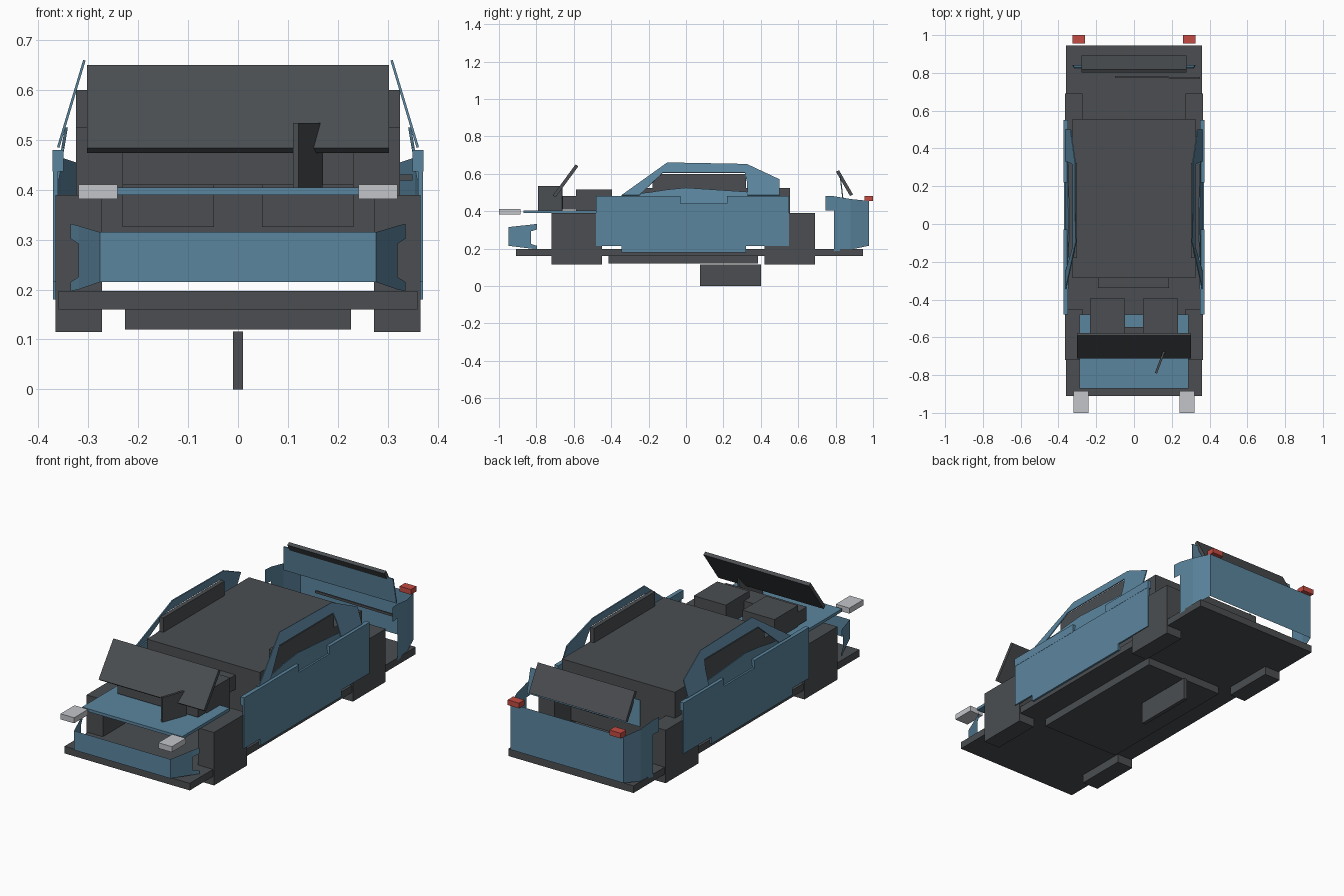
import bpy, bmesh, math
from mathutils import Vector

if "Cube" in bpy.data.objects:
    bpy.data.objects.remove(bpy.data.objects["Cube"])


def material(name, rgb):
    m = bpy.data.materials.new(name)
    m.diffuse_color = (*rgb, 1)
    m.use_nodes = True
    m.node_tree.nodes["Principled BSDF"].inputs["Base Color"].default_value = m.diffuse_color
    return m


DARK = material("dark grey", (0.07, 0.076, 0.083))
BLUE = material("steel blue", (0.105, 0.235, 0.345))
WHITE = material("lamp white", (0.55, 0.56, 0.59))
RED = material("lamp red", (0.55, 0.07, 0.055))


def mesh(name, verts, faces, mat, thick=0):
    me = bpy.data.meshes.new(name)
    me.from_pydata(verts, [], faces)
    bm = bmesh.new()
    bm.from_mesh(me)
    bmesh.ops.recalc_face_normals(bm, faces=bm.faces)
    bm.to_mesh(me)
    bm.free()
    me.materials.append(mat)
    ob = bpy.data.objects.new(name, me)
    bpy.context.collection.objects.link(ob)
    if thick:
        mod = ob.modifiers.new("thickness", 'SOLIDIFY')
        mod.thickness = thick
        mod.offset = 0
    return ob


def box(name, x, y, z, mat):
    v = [(a, b, c) for a in x for b in y for c in z]
    f = [(0, 1, 3, 2), (4, 6, 7, 5), (0, 4, 5, 1), (2, 3, 7, 6), (0, 2, 6, 4), (1, 5, 7, 3)]
    return mesh(name, v, f, mat)


def pair(name, x, y, z, mat):
    for s, side in ((1, "right"), (-1, "left")):
        box(f"{name}_{side}", sorted((s * x[0], s * x[1])), y, z, mat)


def bar(name, a, b, width, height, mat):
    """Rectangular bar between two points; height is measured along z."""
    a, b = Vector(a), Vector(b)
    d = b - a
    side = Vector((-d.y, d.x, 0)).normalized() * width / 2
    up = Vector((0, 0, height / 2))
    v = [p + i * side + j * up for p in (a, b) for i, j in ((-1, -1), (1, -1), (1, 1), (-1, 1))]
    f = [(0, 1, 2, 3), (4, 5, 6, 7)] + [(i, (i + 1) % 4, 4 + (i + 1) % 4, 4 + i) for i in range(4)]
    return mesh(name, v, f, mat)


def wall(name, cols, mat):
    """Upright sheet from columns (x, y, bottom, top)."""
    v = [p for x, y, b, t in cols for p in ((x, y, b), (x, y, t))]
    f = [(2 * i, 2 * i + 2, 2 * i + 3, 2 * i + 1) for i in range(len(cols) - 1)]
    return mesh(name, v, f, mat)


# Floor, sump and keel
box("floor", (-0.36, 0.36), (-0.91, 0.945), (0.16, 0.197), DARK)
box("under_tray", (-0.227, 0.227), (-0.415, 0.385), (0.12, 0.16), DARK)
box("keel", (-0.01, 0.01), (0.075, 0.40), (0, 0.116), DARK)

# Wheel blocks
pair("front_wheel", (0.273, 0.366), (-0.72, -0.45), (0.115, 0.39), DARK)
pair("rear_wheel", (0.273, 0.366), (0.42, 0.69), (0.115, 0.39), DARK)

# Cabin block, side glass and dash
box("cabin", (-0.325, 0.325), (-0.285, 0.555), (0.22, 0.525), DARK)
pair("side_glass", (0.303, 0.325), (-0.18, 0.322), (0.50, 0.60), DARK)
box("dash", (-0.19, 0.185), (-0.34, -0.285), (0.40, 0.475), DARK)

# Boxes below the front screen
pair("engine_box", (0.048, 0.232), (-0.588, -0.395), (0.325, 0.515), DARK)
box("engine_cross_box", (-0.232, 0.232), (-0.66, -0.545), (0.41, 0.48), DARK)


# Tilted screens: side section swept across the car
def screen(name, half, a, b, t):
    (y0, z0), (y1, z1) = a, b
    l = math.hypot(y1 - y0, z1 - z0)
    ny, nz = -(z1 - z0) / l * t / 2, (y1 - y0) / l * t / 2
    sec = [(y0 + ny, z0 + nz), (y1 + ny, z1 + nz), (y1 - ny, z1 - nz), (y0 - ny, z0 - nz)]
    v = [(x, *p) for x in (-half, half) for p in sec]
    f = [(0, 1, 2, 3), (4, 5, 6, 7)] + [(i, (i + 1) % 4, 4 + (i + 1) % 4, 4 + i) for i in range(4)]
    mesh(name, v, f, DARK)


screen("front_screen", 0.303, (-0.705, 0.479), (-0.583, 0.645), 0.018)
screen("rear_screen", 0.279, (0.885, 0.485), (0.81, 0.615), 0.018)

# Prop plate and rear rod
bar("prop_plate", (0.116, -0.79, 0.469), (0.164, -0.662, 0.469), 0.012, 0.13, DARK)
bar("rear_rod", (-0.10, 0.78, 0.425), (0.35, 0.773, 0.425), 0.008, 0.012, DARK)

# Bonnet plate
box("bonnet", (-0.288, 0.288), (-0.87, -0.48), (0.39, 0.405), BLUE)

# Front bumper: upright sheet with notched ends
wall("front_bumper_face", [(-0.277, -0.95, 0.215, 0.315), (0.277, -0.95, 0.215, 0.315)], BLUE)
for s, side in ((1, "right"), (-1, "left")):
    wall(f"front_bumper_corner_{side}",
         [(s * 0.277, -0.95, 0.215, 0.315), (s * 0.32, -0.83, 0.20, 0.328)], BLUE)
    wall(f"front_bumper_upper_tip_{side}",
         [(s * 0.32, -0.83, 0.292, 0.328), (s * 0.336, -0.797, 0.302, 0.332)], BLUE)
    wall(f"front_bumper_lower_tip_{side}",
         [(s * 0.32, -0.83, 0.20, 0.225), (s * 0.336, -0.797, 0.197, 0.215)], BLUE)

# Rear bumper sheet, quarter panels and upright tail panel
wall("rear_bumper_face", [(-0.325, 0.978, 0.215, 0.455), (0.325, 0.978, 0.215, 0.455)], BLUE)
for s, side in ((1, "right"), (-1, "left")):
    wall(f"rear_quarter_{side}",
         [(s * 0.325, 0.978, 0.215, 0.455), (s * 0.355, 0.88, 0.195, 0.465),
          (s * 0.363, 0.79, 0.185, 0.48)], BLUE)
    wall(f"rear_quarter_tab_{side}",
         [(s * 0.363, 0.79, 0.405, 0.48), (s * 0.366, 0.745, 0.405, 0.48)], BLUE)
mesh("tail_panel", [(-0.325, 0.84, 0.455), (0.325, 0.84, 0.455),
                    (0.315, 0.825, 0.585), (-0.315, 0.825, 0.585)], [(0, 1, 2, 3)], BLUE, 0.006)


# Doors and window frames lean inwards above the waist
def lean(z):
    if z <= 0.48:
        return 0.366
    return 0.362 - (z - 0.48) * 0.30


DOOR = [(-0.48, 0.215), (-0.345, 0.215), (-0.345, 0.18), (0.32, 0.18), (0.32, 0.215),
        (0.55, 0.215), (0.55, 0.48), (0.22, 0.48), (0.22, 0.44), (-0.03, 0.44),
        (-0.03, 0.48), (-0.48, 0.48)]
SILL = [(-0.345, 0.42), (0.5, 0.42), (0.5, 0.49), (0.3, 0.505), (0.0, 0.525),
        (-0.1, 0.515), (-0.2, 0.50), (-0.345, 0.485)]
OUTER = [(-0.345, 0.485), (-0.10, 0.66), (0.325, 0.652), (0.50, 0.57), (0.50, 0.485)]
INNER = [(-0.25, 0.485), (-0.125, 0.605), (0.315, 0.605), (0.325, 0.56), (0.33, 0.485)]

for s, side in ((1, "right"), (-1, "left")):
    mesh(f"door_{side}", [(s * 0.366, y, z) for y, z in DOOR], [range(len(DOOR))], BLUE, 0.010)
    sill = [(s * (0.362 - (z - 0.42) * 0.17), y, z) for y, z in SILL]
    mesh(f"window_sill_{side}", sill, [range(len(SILL))], BLUE, 0.006)
    n = len(OUTER)
    mesh(f"window_frame_{side}", [(s * lean(z), y, z) for y, z in OUTER + INNER],
         [(i, i + 1, n + i + 1, n + i) for i in range(n - 1)], BLUE, 0.005)

# Raised door rails
pair("front_door_rail", (0.350, 0.372), (-0.48, -0.03), (0.437, 0.48), BLUE)
pair("rear_door_rail", (0.350, 0.372), (0.22, 0.55), (0.437, 0.48), BLUE)

# Lamps
pair("headlamp", (0.242, 0.32), (-1.0, -0.885), (0.382, 0.411), WHITE)
pair("tail_lamp", (0.26, 0.325), (0.955, 1.0), (0.455, 0.482), RED)
